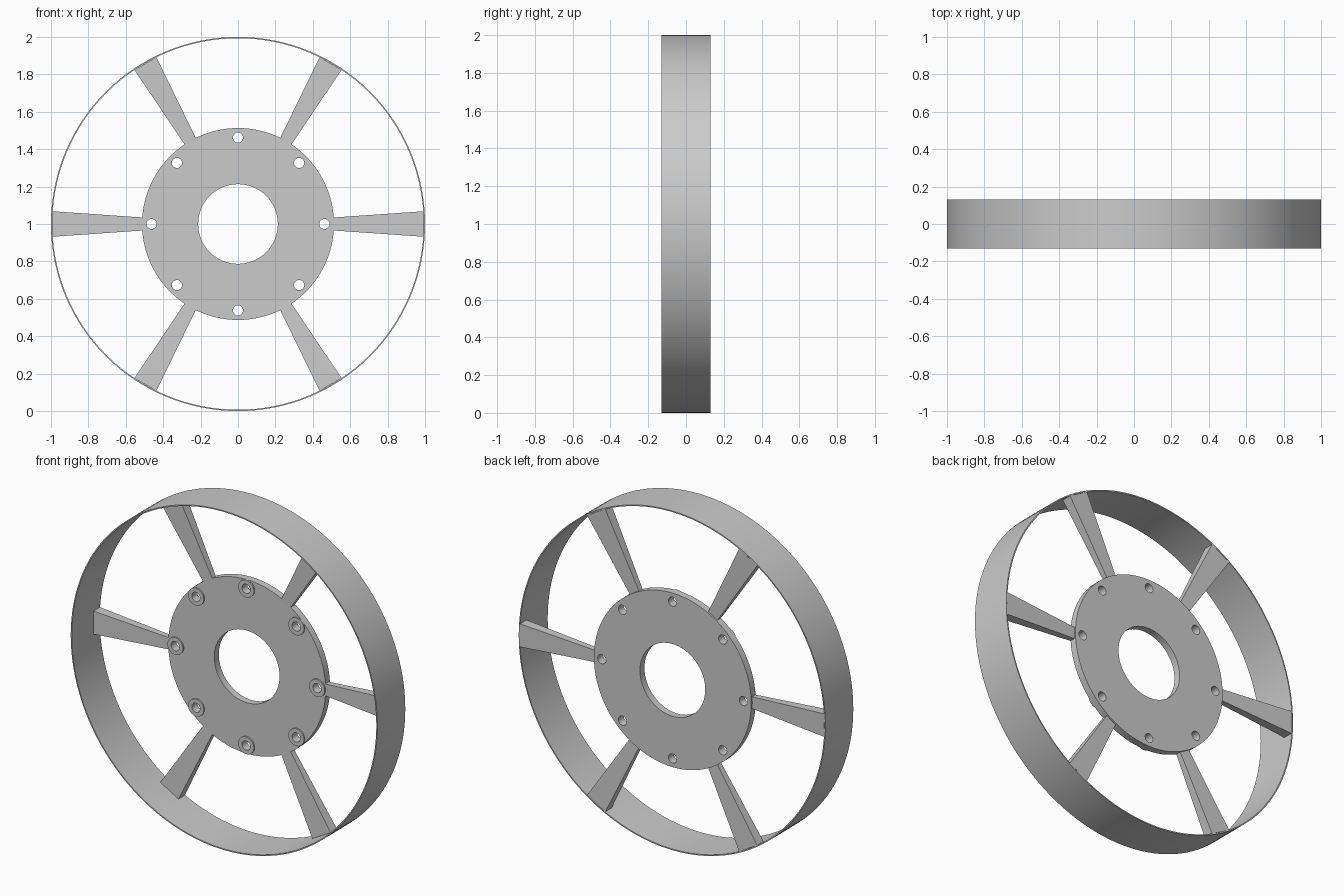
import bpy, bmesh
from math import cos, sin, pi, radians

if "Cube" in bpy.data.objects:
    bpy.data.objects.remove(bpy.data.objects["Cube"])

AXLE_Z = 1.0


def plate(name, circles, y0, y1):
    """Extruded flat plate facing -y; circles = (x, z, radius, sides), the first is
    the outline and the rest are holes."""
    cu = bpy.data.curves.new(name, 'CURVE')
    cu.dimensions = '2D'
    cu.fill_mode = 'BOTH'
    cu.extrude = (y1 - y0) / 2
    for cx, cz, r, n in circles:
        s = cu.splines.new('POLY')
        s.points.add(n - 1)
        for i, p in enumerate(s.points):
            a = 2 * pi * i / n
            p.co = (cx + r * cos(a), cz + r * sin(a), 0, 1)
        s.use_cyclic_u = True
    ob = bpy.data.objects.new(name, cu)
    bpy.context.collection.objects.link(ob)
    ob.rotation_euler.x = pi / 2
    ob.location = (0, (y0 + y1) / 2, AXLE_Z)
    bpy.ops.object.select_all(action='DESELECT')
    ob.select_set(True)
    bpy.context.view_layer.objects.active = ob
    bpy.ops.object.convert(target='MESH')
    ob = bpy.context.view_layer.objects.active
    bm = bmesh.new()
    bm.from_mesh(ob.data)
    bmesh.ops.remove_doubles(bm, verts=bm.verts, dist=1e-5)
    bmesh.ops.recalc_face_normals(bm, faces=bm.faces)
    bm.to_mesh(ob.data)
    bm.free()
    bpy.ops.object.shade_smooth_by_angle(angle=radians(30))
    return ob


# thin outer rim
plate("rim", [(0, 0, 1.0, 128), (0, 0, 0.993, 128)], -0.13, 0.13)

# hub disc with centre bore and eight bolt holes
bolts = [(0.462 * cos(i * pi / 4), 0.462 * sin(i * pi / 4)) for i in range(8)]
plate("hub_disc",
      [(0, 0, 0.513, 96), (0, 0, 0.213, 64)] + [(x, z, 0.027, 24) for x, z in bolts],
      0.083, 0.125)

# shallow collars around the bolt holes on the front
for i, (x, z) in enumerate(bolts):
    plate(f"bolt_collar_{i + 1}", [(x, z, 0.051, 32), (x, z, 0.027, 24)], 0.075, 0.083)

# six spokes, tapering towards the hub in width and depth
bm = bmesh.new()
bmesh.ops.create_cube(bm, size=1)
for v in bm.verts:
    outer = v.co.x > 0
    width, depth = (0.136, 0.06) if outer else (0.068, 0.032)
    v.co = (0.991 if outer else 0.5, 0.099 + v.co.y * depth, v.co.z * width)
spoke_mesh = bpy.data.meshes.new("spoke")
bm.to_mesh(spoke_mesh)
bm.free()
for i in range(6):
    ob = bpy.data.objects.new(f"spoke_{i + 1}", spoke_mesh)
    ob.location.z = AXLE_Z
    ob.rotation_euler.y = i * pi / 3
    bpy.context.collection.objects.link(ob)
